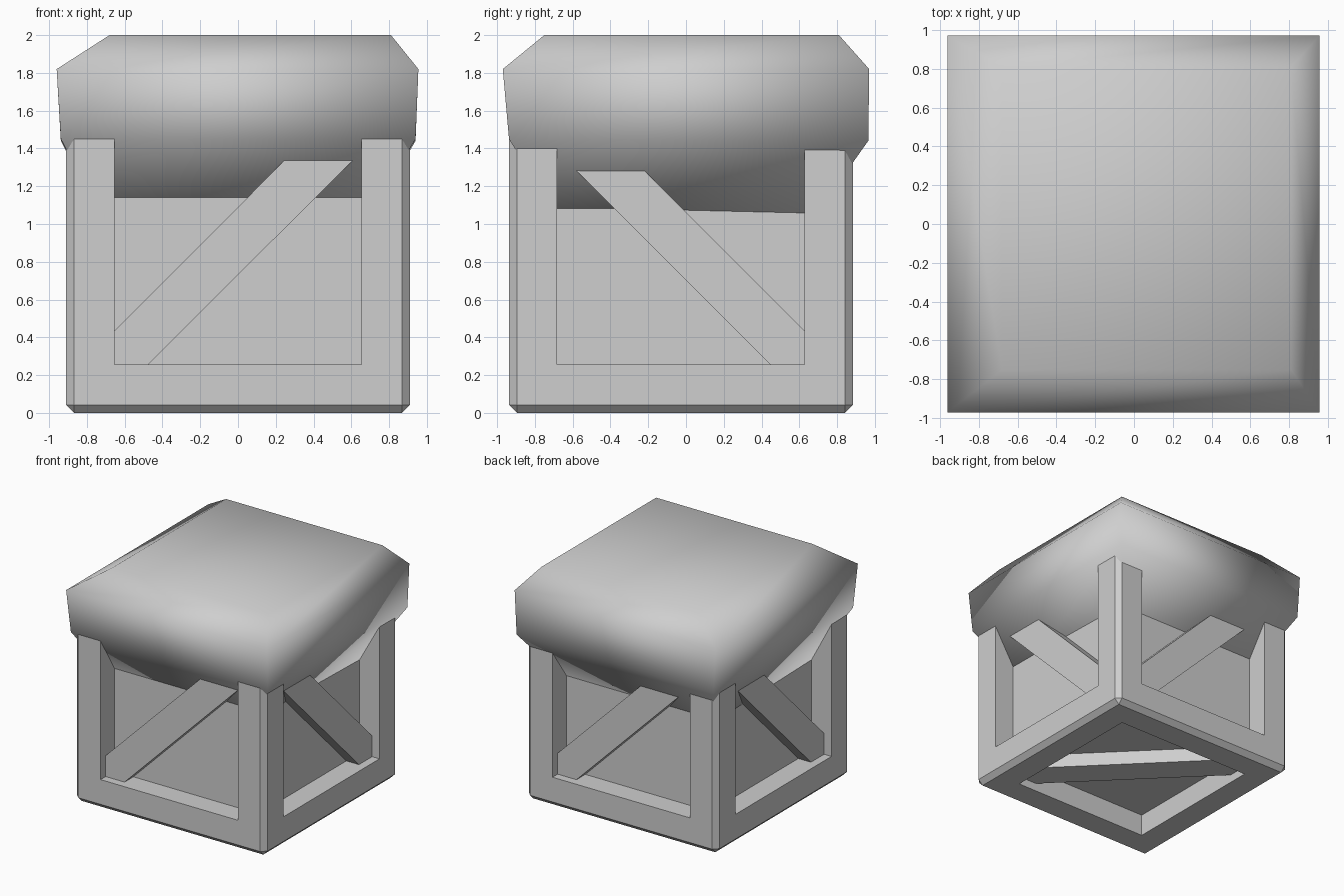
import bpy, bmesh
from math import radians, pi
from mathutils import Matrix, Vector

if "Cube" in bpy.data.objects:
    bpy.data.objects.remove(bpy.data.objects["Cube"])

GREY = (0.62, 0.62, 0.62, 1)
grey = bpy.data.materials.new("plain_grey")
grey.use_nodes = True
grey.diffuse_color = GREY
grey.node_tree.nodes["Principled BSDF"].inputs["Base Color"].default_value = GREY

SIZE = 1.82                 # crate edge length
HALF = SIZE / 2
OPEN = 0.655                # half width of each opening
CHAMFER = 0.042
PANEL_DEPTH = 0.19
BRACE_DEPTH = 0.07
CENTRE = Vector((0, -0.027, HALF))


def add_object(name, bm, smooth=False):
    bmesh.ops.recalc_face_normals(bm, faces=bm.faces)
    for face in bm.faces:
        face.smooth = smooth
    mesh = bpy.data.meshes.new(name)
    bm.to_mesh(mesh)
    bm.free()
    mesh.materials.append(grey)
    obj = bpy.data.objects.new(name, mesh)
    bpy.context.collection.objects.link(obj)


# Crate: chamfered cube with a recessed panel in every side
bm = bmesh.new()
bmesh.ops.create_cube(bm, size=SIZE, matrix=Matrix.Translation(CENTRE))
bmesh.ops.bevel(bm, geom=bm.edges[:], offset=CHAMFER, segments=1, affect='EDGES')
sides = [f for f in bm.faces if f.calc_area() > 1]
bmesh.ops.inset_individual(bm, faces=sides, thickness=HALF - CHAMFER - OPEN,
                           use_even_offset=True)
for face in sides:
    inward = face.normal * -PANEL_DEPTH
    new = bmesh.ops.extrude_discrete_faces(bm, faces=[face])["faces"][0]
    bmesh.ops.translate(bm, verts=new.verts[:], vec=inward)
add_object("crate", bm)


# Diagonal braces: corner-to-corner planks lying in the openings
def add_brace(name, rotation, flip):
    bm = bmesh.new()
    a, b = OPEN, OPEN - 0.18
    outline = [(-a, -a), (-b, -a), (a, b), (a, a), (b, a), (-a, -b)]
    verts = [bm.verts.new((flip * u, BRACE_DEPTH - HALF, v)) for u, v in outline]
    face = bm.faces.new(verts)
    back = bmesh.ops.extrude_face_region(bm, geom=[face])["geom"]
    thickness = PANEL_DEPTH - BRACE_DEPTH + 0.01
    bmesh.ops.translate(bm, verts=[g for g in back if isinstance(g, bmesh.types.BMVert)],
                        vec=(0, thickness, 0))
    bmesh.ops.transform(bm, verts=bm.verts[:], matrix=Matrix.Translation(CENTRE) @ rotation)
    add_object(name, bm)


for i, side in enumerate(("front", "left", "back", "right")):
    add_brace(side + "_brace", Matrix.Rotation(i * pi / 2, 4, 'Z'), 1 if i % 2 == 0 else -1)
add_brace("bottom_brace", Matrix.Rotation(radians(90), 4, 'X'), 1)

# Cushion: stacked four-cornered rings (left x, right x, front y, back y, front z, back z)
rings = [
    (-0.70, 0.67, -0.66, 0.63, 1.00, 0.97),
    (-0.938, 0.94, -0.937, 0.965, 1.45, 1.44),
    (-0.96, 0.955, -0.97, 0.97, 1.82, 1.82),
    (-0.68, 0.81, -0.75, 0.81, 2.00, 2.00),
]
bm = bmesh.new()
loops = [[bm.verts.new(co) for co in ((x0, y0, z0), (x1, y0, z0), (x1, y1, z1), (x0, y1, z1))]
         for x0, x1, y0, y1, z0, z1 in rings]
for low, high in zip(loops, loops[1:]):
    for i in range(4):
        j = (i + 1) % 4
        bm.faces.new((low[i], low[j], high[j], high[i]))
bm.faces.new(loops[0][::-1])
bm.faces.new(loops[-1])
add_object("cushion", bm, smooth=True)
